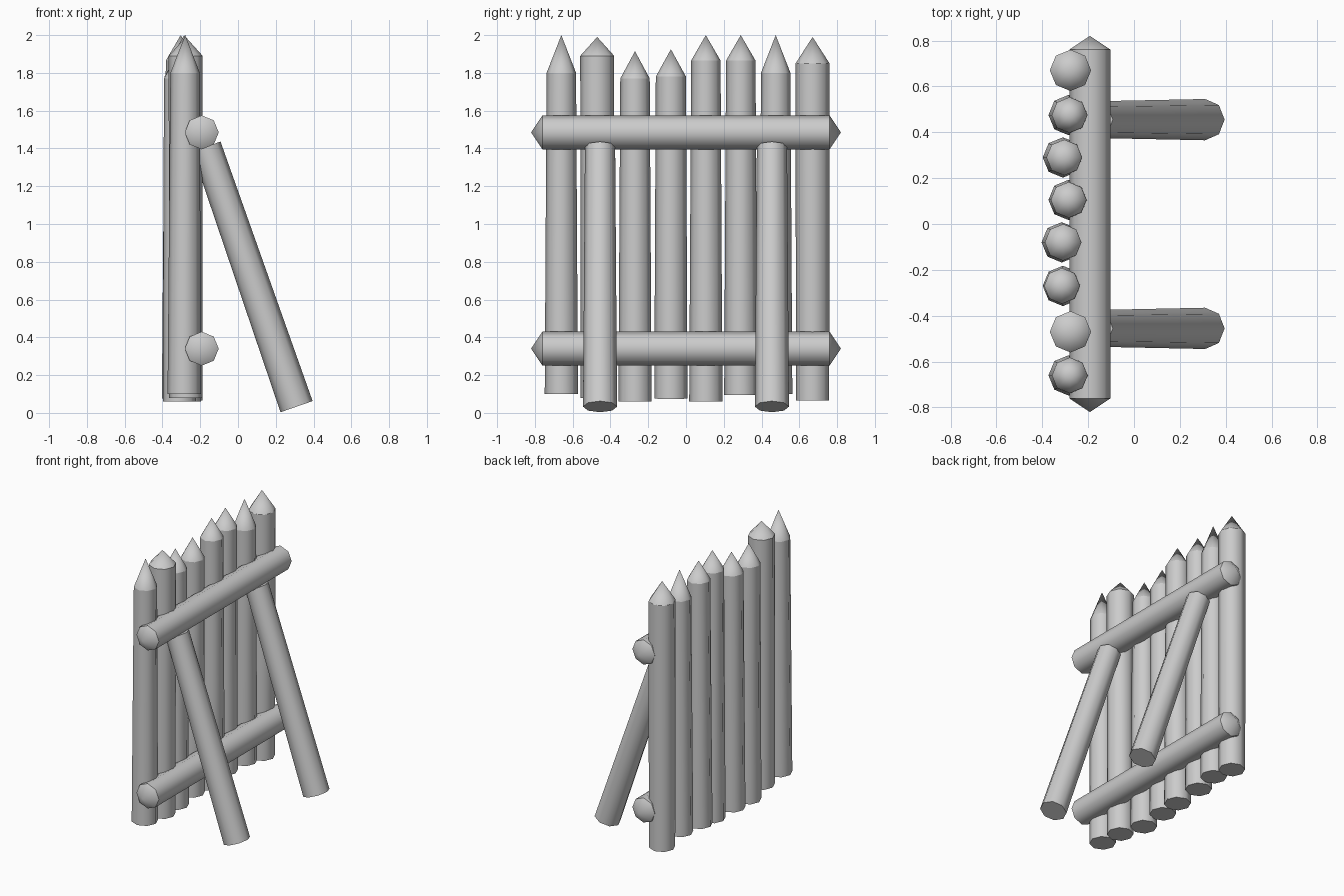
import bpy
import bmesh
from mathutils import Vector

cube = bpy.data.objects.get("Cube")
if cube:
    bpy.data.objects.remove(cube)

wood = bpy.data.materials.new("grey_wood")
wood.use_nodes = True
GREY = (0.6, 0.6, 0.6, 1)
wood.diffuse_color = GREY
wood.node_tree.nodes["Principled BSDF"].inputs["Base Color"].default_value = GREY


def log(name, start, end, r_start, r_end, tip_start=0, tip_end=0, sides=8):
    """Tapered eight-sided log between two points, each end flat or pointed."""
    start, end = Vector(start), Vector(end)
    axis = (end - start).normalized()
    across = Vector((0, 1, 0)) if abs(axis.y) < 0.5 else Vector((1, 0, 0))
    u = (across - axis * across.dot(axis)).normalized()
    v = axis.cross(u)
    bm = bmesh.new()
    from math import cos, sin, tau
    rings = []
    for centre, r in ((start, r_start), (end, r_end)):
        rings.append([bm.verts.new(centre + r * (u * cos(tau * i / sides) + v * sin(tau * i / sides)))
                      for i in range(sides)])
    low, high = rings
    for i in range(sides):
        j = (i + 1) % sides
        bm.faces.new((low[i], low[j], high[j], high[i]))
    # ends
    for ring, tip, centre, way in ((low, tip_start, start, -axis), (high, tip_end, end, axis)):
        if tip:
            point = bm.verts.new(centre + way * tip)
            for i in range(sides):
                bm.faces.new((ring[i], ring[(i + 1) % sides], point))
        else:
            bm.faces.new(ring)
    bmesh.ops.recalc_face_normals(bm, faces=bm.faces)
    # smooth bark, crisp shoulders
    for f in bm.faces:
        f.smooth = True
    for ring in rings:
        for i in range(sides):
            bm.edges.get((ring[i], ring[(i + 1) % sides])).smooth = False
    mesh = bpy.data.meshes.new(name)
    bm.to_mesh(mesh)
    bm.free()
    mesh.materials.append(wood)
    obj = bpy.data.objects.new(name, mesh)
    bpy.context.collection.objects.link(obj)
    return obj


# Sharpened stakes: x, y, lean, bottom, shoulder, tip, top radius
stakes = [
    (-0.285, -0.66, 0.005, 0.10, 1.80, 2.00, 0.078),
    (-0.277, -0.47, 0, 0.08, 1.89, 1.99, 0.09),
    (-0.31, -0.27, -0.004, 0.06, 1.77, 1.915, 0.078),
    (-0.315, -0.08, 0.006, 0.075, 1.78, 1.925, 0.08),
    (-0.285, 0.105, 0, 0.06, 1.865, 2.00, 0.078),
    (-0.31, 0.29, 0.006, 0.095, 1.865, 2.00, 0.078),
    (-0.285, 0.475, 0.004, 0.10, 1.80, 2.00, 0.078),
    (-0.277, 0.67, 0, 0.065, 1.85, 1.99, 0.09),
]
for n, (x, y, lean, bottom, shoulder, tip, r) in enumerate(stakes, 1):
    log(f"stake_{n}", (x, y, bottom), (x + lean, y, shoulder), 0.088, r, tip_end=tip - shoulder)

# Crossbars pointed at both ends
for name, z in (("lower_rail", 0.34), ("upper_rail", 1.485)):
    log(name, (-0.192, -0.76, z), (-0.192, 0.76, z), 0.09, 0.09, 0.06, 0.06)

# Slanted props
for name, y in (("front_prop", -0.455), ("back_prop", 0.455)):
    log(name, (0.31, y, 0.033), (-0.168, y, 1.41), 0.09, 0.08)
